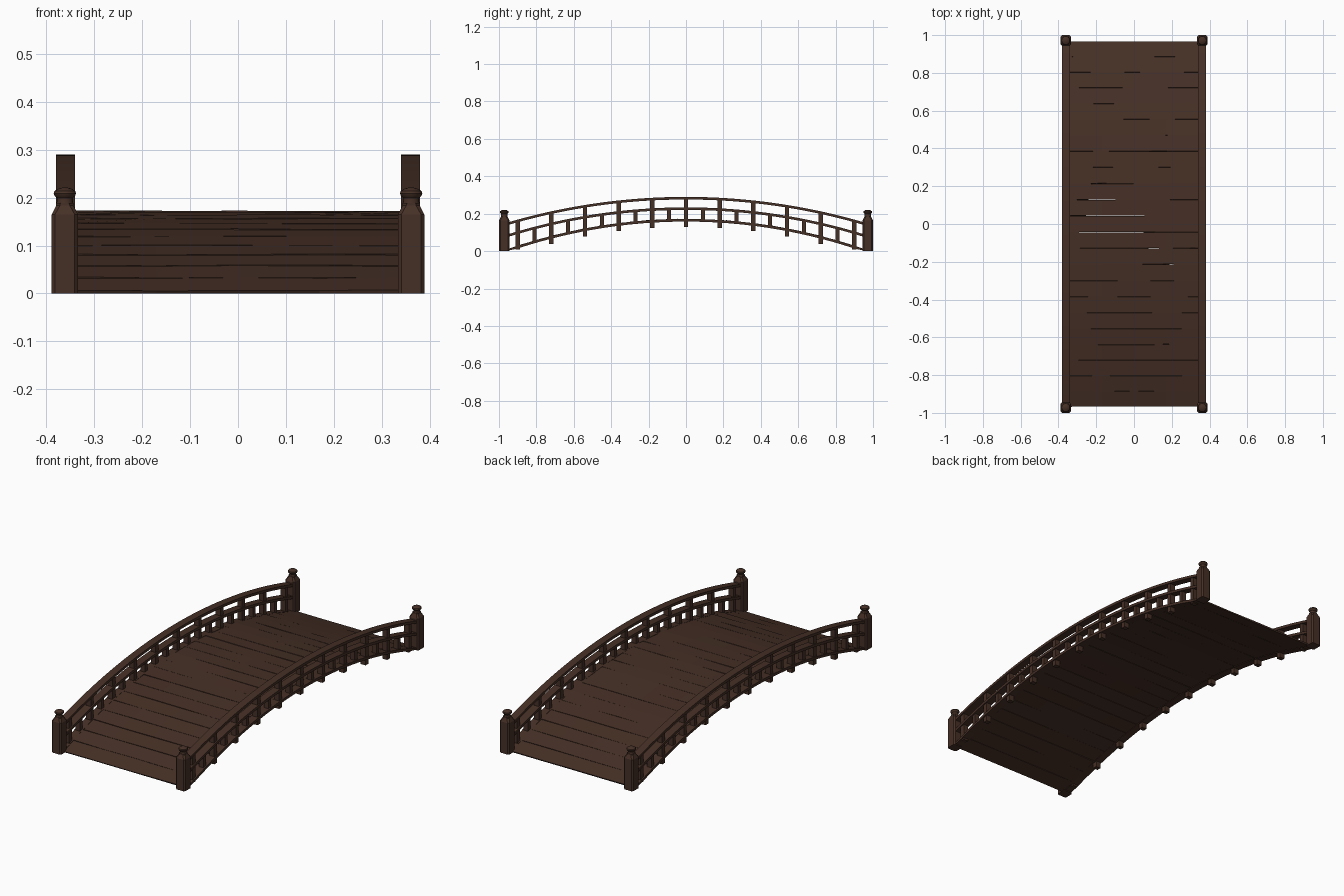
import bpy, bmesh, math, random
from mathutils import Matrix, Vector

random.seed(4)
if "Cube" in bpy.data.objects:
    bpy.data.objects.remove(bpy.data.objects["Cube"], do_unlink=True)

wood = bpy.data.materials.new("dark_brown_wood")
wood.use_nodes = True
colour = (0.06, 0.029, 0.019, 1)
wood.diffuse_color = colour
wood.node_tree.nodes["Principled BSDF"].inputs["Base Color"].default_value = colour

SPAN = 0.965      # half length of every arch
SIDE = 0.36       # distance of the railings from the middle
THICK = 0.014
DECK, MIDDLE, TOP = (0.172, 0.166), (0.234, 0.148), (0.29, 0.14)   # crown height, drop


def arch(y, shape):
    """Height of a circular arch at y."""
    crown, drop = shape
    r = (SPAN ** 2 + drop ** 2) / (2 * drop)
    return crown - r + math.sqrt(r * r - y * y)


def slope(y, shape):
    return math.atan((arch(y + 0.001, shape) - arch(y - 0.001, shape)) / 0.002)


def finish(bm, name, smooth=False):
    bmesh.ops.recalc_face_normals(bm, faces=bm.faces)
    mesh = bpy.data.meshes.new(name)
    bm.to_mesh(mesh)
    bm.free()
    mesh.materials.append(wood)
    ob = bpy.data.objects.new(name, mesh)
    bpy.context.collection.objects.link(ob)
    if smooth:
        bpy.ops.object.select_all(action='DESELECT')
        ob.select_set(True)
        bpy.context.view_layer.objects.active = ob
        bpy.ops.object.shade_smooth_by_angle(angle=math.radians(35))
    return ob


def loft(bm, rings):
    """Skin a list of closed rings and cap both ends."""
    loops = [[bm.verts.new(p) for p in ring] for ring in rings]
    n = len(loops[0])
    for a, b in zip(loops, loops[1:]):
        for i in range(n):
            j = (i + 1) % n
            bm.faces.new((a[i], a[j], b[j], b[i]))
    bm.faces.new(loops[0])
    bm.faces.new(loops[-1])


def box(name, x, y, z0, z1, wx, wy):
    bm = bmesh.new()
    bmesh.ops.create_cube(bm, size=1, matrix=Matrix.Translation((x, y, (z0 + z1) / 2))
                          @ Matrix.Diagonal((wx, wy, z1 - z0, 1)))
    return finish(bm, name)


def rail(name, x, shape, width=0.04):
    bm = bmesh.new()
    rings = []
    for i in range(33):
        y = SPAN * (i / 16 - 1)
        z = arch(y, shape)
        low = max(z - THICK, 0)
        rings.append([(x + s * width / 2, y, h)
                      for s, h in ((-1, low), (1, low), (1, z), (-1, z))])
    loft(bm, rings)
    return finish(bm, name)


# Deck planks, evenly spaced along the arch, slightly uneven
COUNT = 23
radius = (SPAN ** 2 + DECK[1] ** 2) / (2 * DECK[1])
half_angle = math.asin(SPAN / radius)
length = 2 * half_angle * radius / COUNT
for i in range(COUNT):
    angle = half_angle * ((2 * i + 1) / COUNT - 1)
    y = radius * math.sin(angle)
    bm = bmesh.new()
    bmesh.ops.create_cube(bm, size=1)
    bmesh.ops.subdivide_edges(bm, edges=[e for e in bm.edges
                              if abs(e.verts[0].co.x - e.verts[1].co.x) > 0.5], cuts=3)
    for v in bm.verts:
        end = random.uniform(-0.004, 0.002) if abs(v.co.x) > 0.4 else 0
        v.co = Vector((v.co.x * (0.68 + end),
                       v.co.y * (length - 0.001) + random.uniform(-0.0012, 0.0012),
                       v.co.z * 0.012 + random.uniform(-0.0012, 0.0012)))
    tilt = slope(y, DECK) + random.uniform(-0.02, 0.02)
    bm.transform(Matrix.Translation((0, y, arch(y, DECK) - 0.0065)) @ Matrix.Rotation(tilt, 4, 'X'))
    for v in bm.verts:
        v.co.z = max(v.co.z, 0)
    finish(bm, f"plank_{i + 1}")

# Railings: three arched rails, tall posts and short balusters
for side, s in (("left", 1), ("right", -1)):
    x = s * SIDE
    rail(f"{side}_deck_rail", x, DECK)
    rail(f"{side}_middle_rail", x, MIDDLE)
    rail(f"{side}_top_rail", x, TOP)
    for i in range(-5, 6):
        y = i * 0.18
        box(f"{side}_post_{i + 6}", x, y, max(arch(y, DECK) - 0.043, 0.008),
            arch(y, TOP) - 0.006, 0.028, 0.024)
    for i in range(-5, 5):
        y = (i + 0.5) * 0.18
        box(f"{side}_baluster_{i + 6}", x, y, arch(y, DECK) - 0.01,
            arch(y, MIDDLE) - 0.005, 0.026, 0.021)


def octagon(half, cut, z):
    a, b = half, half - cut
    return [(x, y, z) for x, y in ((a, -b), (a, b), (b, a), (-b, a),
                                   (-a, b), (-a, -b), (-b, -a), (b, -a))]


def circle(r, z, n=16):
    return [(r * math.cos(math.tau * k / n), r * math.sin(math.tau * k / n), z) for k in range(n)]


# Corner posts with chamfered bodies and turned knobs
for side, sx in (("left", 1), ("right", -1)):
    for end, sy in (("front", -1), ("back", 1)):
        place = Matrix.Translation((sx * 0.3615, sy * 0.972, 0))
        bm = bmesh.new()
        loft(bm, [octagon(0.0275, 0.007, 0), octagon(0.0275, 0.007, 0.165),
                  octagon(0.018, 0.008, 0.184), octagon(0.018, 0.008, 0.189)])
        bm.transform(place)
        finish(bm, f"{end}_{side}_corner_post")
        bm = bmesh.new()
        loft(bm, [circle(r, z) for r, z in ((0.018, 0.185), (0.0165, 0.193), (0.0165, 0.199),
                  (0.0215, 0.204), (0.0235, 0.209), (0.0215, 0.214), (0.013, 0.219), (0.005, 0.221))])
        bm.transform(place)
        finish(bm, f"{end}_{side}_knob", smooth=True)
